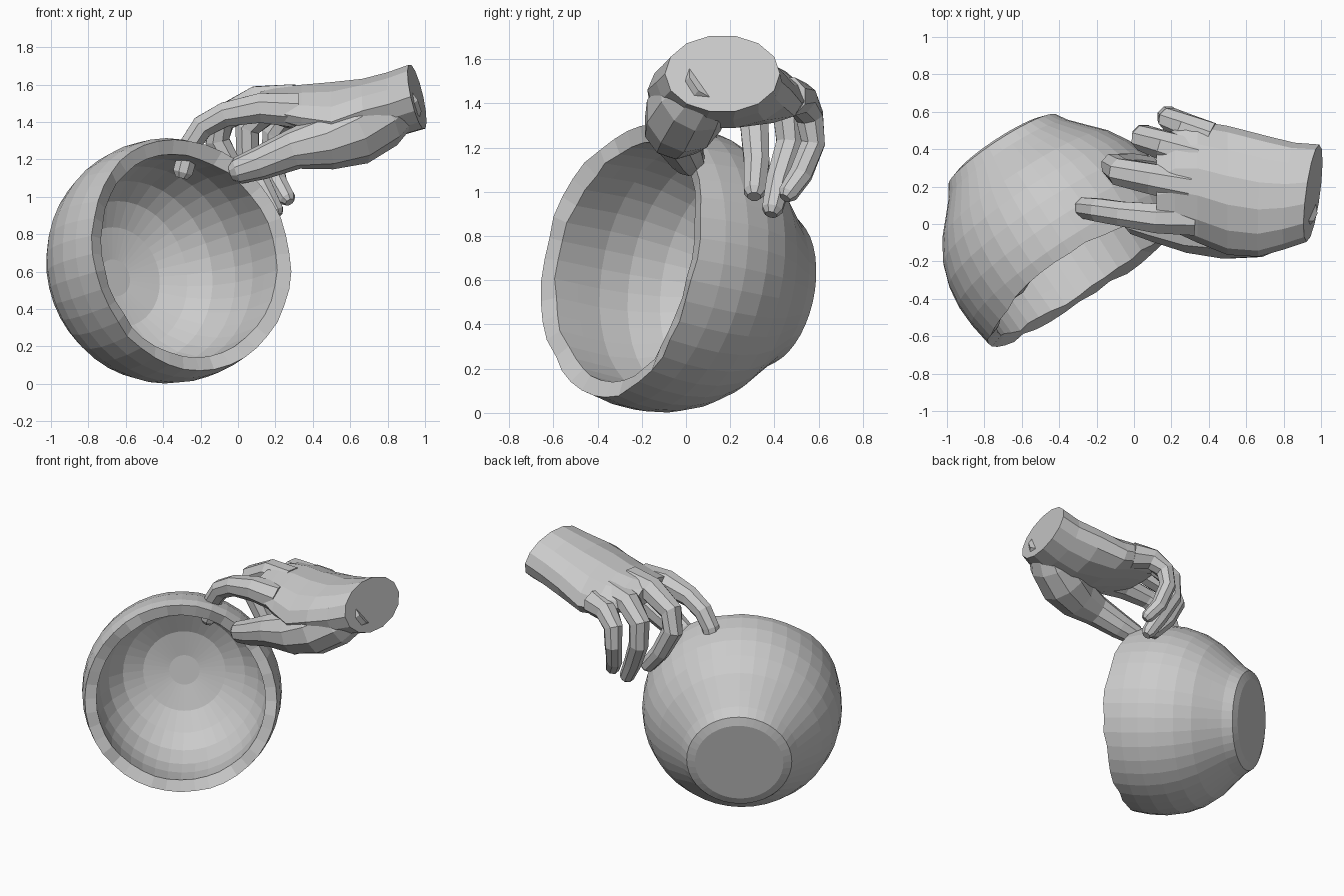
import bpy, bmesh, random
from math import sin, cos, tau
from mathutils import Vector

random.seed(4)


def loft(name, rings, cap_start=True, cap_end=True):
    """Skin a list of equal-length vertex rings into one object."""
    bm = bmesh.new()
    rows = [[bm.verts.new(p) for p in r] for r in rings]
    n = len(rows[0])
    for a, b in zip(rows, rows[1:]):
        for i in range(n):
            j = (i + 1) % n
            bm.faces.new((a[i], a[j], b[j], b[i]))
    if cap_start:
        bm.faces.new(rows[0][::-1])
    if cap_end:
        bm.faces.new(rows[-1])
    bmesh.ops.recalc_face_normals(bm, faces=bm.faces)
    me = bpy.data.meshes.new(name)
    bm.to_mesh(me)
    bm.free()
    ob = bpy.data.objects.new(name, me)
    bpy.context.collection.objects.link(ob)
    return ob


def finger(name, path, sides=8):
    """Tapered tube through (x, y, z, radius) with a blunt rounded tip."""
    pts = [Vector(p[:3]) for p in path]
    rad = [p[3] for p in path]
    d = (pts[-1] - pts[-2]).normalized()
    pts.append(pts[-1] + d * rad[-1] * 0.6)
    rad.append(rad[-1] * 0.6)
    rings = []
    for i, p in enumerate(pts):
        t = (pts[min(i + 1, len(pts) - 1)] - pts[max(i - 1, 0)]).normalized()
        u = Vector((0, 1, 0))
        u = (u - t * u.dot(t)).normalized()
        v = t.cross(u)
        rings.append([p + (u * cos(tau * (k + .5) / sides) + v * sin(tau * (k + .5) / sides)) * rad[i] * 1.1
                      for k in range(sides)])
    return loft(name, rings)


# Bowl: hollow, with a small foot, tipped on its side; (radius, depth) profile
axis = Vector((0.54, -0.825, 0.17)).normalized()
rot = axis.to_track_quat('Z', 'Y')
centre = Vector((-0.30, -0.22, 0.68))
profile = [(0.29, 0.765), (0.345, 0.745), (0.385, 0.68), (0.455, 0.60), (0.535, 0.51), (0.60, 0.40),
           (0.64, 0.28), (0.655, 0.16), (0.65, 0.04), (0.63, -0.07),
           (0.555, -0.045), (0.56, 0.06), (0.565, 0.18), (0.545, 0.32), (0.49, 0.46),
           (0.40, 0.57), (0.27, 0.64), (0.10, 0.67)]
SEG = 40
rings = []
for k, (r, depth) in enumerate(profile):
    ring = []
    for i in range(SEG):
        a = tau * i / SEG
        # uneven lip: sides reach forward, top sits back, small chips
        lift = 0
        if k in (9, 10):
            lift = 0.025 * cos(a) ** 2 - 0.04 * max(sin(a), 0) ** 2 + random.uniform(-0.012, 0.012)
        ring.append(centre + rot @ Vector((r * cos(a), r * sin(a), -depth + lift)))
    rings.append(ring)
loft("bowl", rings)

# Palm and wrist: elliptical sections (x, y, z, half width, half height)
sections = [(0.957, 0.165, 1.535, 0.26, 0.175), (0.83, 0.15, 1.495, 0.285, 0.175),
            (0.68, 0.15, 1.46, 0.325, 0.175), (0.50, 0.18, 1.46, 0.345, 0.16),
            (0.34, 0.225, 1.475, 0.325, 0.13), (0.22, 0.235, 1.485, 0.28, 0.105),
            (0.12, 0.20, 1.495, 0.20, 0.07)]
rings = []
for k, (x, y, z, w, h) in enumerate(sections):
    lean = max(0, 1 - k / 3)
    ring = []
    for i in range(14):
        a = tau * i / 14
        dy, dz = w * cos(a), h * sin(a)
        drop = 0.5 * dy * dy if k > 2 else 0
        ring.append((x + lean * (0.13 * dy - 0.22 * dz), y + dy, z + dz - drop))
    rings.append(ring)
loft("palm", rings)

# Thumb and fingers: (x, y, z, radius)
digits = {
    "thumb": [(0.90, 0.12, 1.52, 0.11), (0.76, 0.04, 1.42, 0.155), (0.62, -0.01, 1.345, 0.165),
              (0.47, -0.045, 1.29, 0.135), (0.30, -0.05, 1.255, 0.10), (0.12, -0.01, 1.18, 0.082),
              (0.0, 0.015, 1.14, 0.066)],
    "index_finger": [(0.32, 0.03, 1.46, 0.09), (0.12, 0.03, 1.475, 0.078), (-0.07, 0.055, 1.44, 0.064),
                     (-0.19, 0.075, 1.375, 0.06), (-0.255, 0.085, 1.28, 0.055), (-0.295, 0.085, 1.13, 0.052)],
    "middle_finger": [(0.30, 0.20, 1.51, 0.09), (0.10, 0.24, 1.51, 0.080), (-0.08, 0.28, 1.42, 0.070),
                      (-0.11, 0.31, 1.30, 0.063), (-0.02, 0.32, 1.13, 0.056), (0.09, 0.31, 1.00, 0.048)],
    "ring_finger": [(0.34, 0.36, 1.48, 0.09), (0.16, 0.42, 1.47, 0.076), (0.05, 0.46, 1.37, 0.066),
                    (0.05, 0.47, 1.22, 0.06), (0.13, 0.42, 1.05, 0.055), (0.20, 0.39, 0.92, 0.045)],
    "little_finger": [(0.40, 0.46, 1.43, 0.085), (0.27, 0.52, 1.42, 0.07), (0.19, 0.56, 1.34, 0.06),
                      (0.18, 0.575, 1.22, 0.053), (0.21, 0.52, 1.08, 0.05), (0.265, 0.46, 0.99, 0.042)],
}
for name, path in digits.items():
    finger(name, path, 10 if name == "thumb" else 8)
